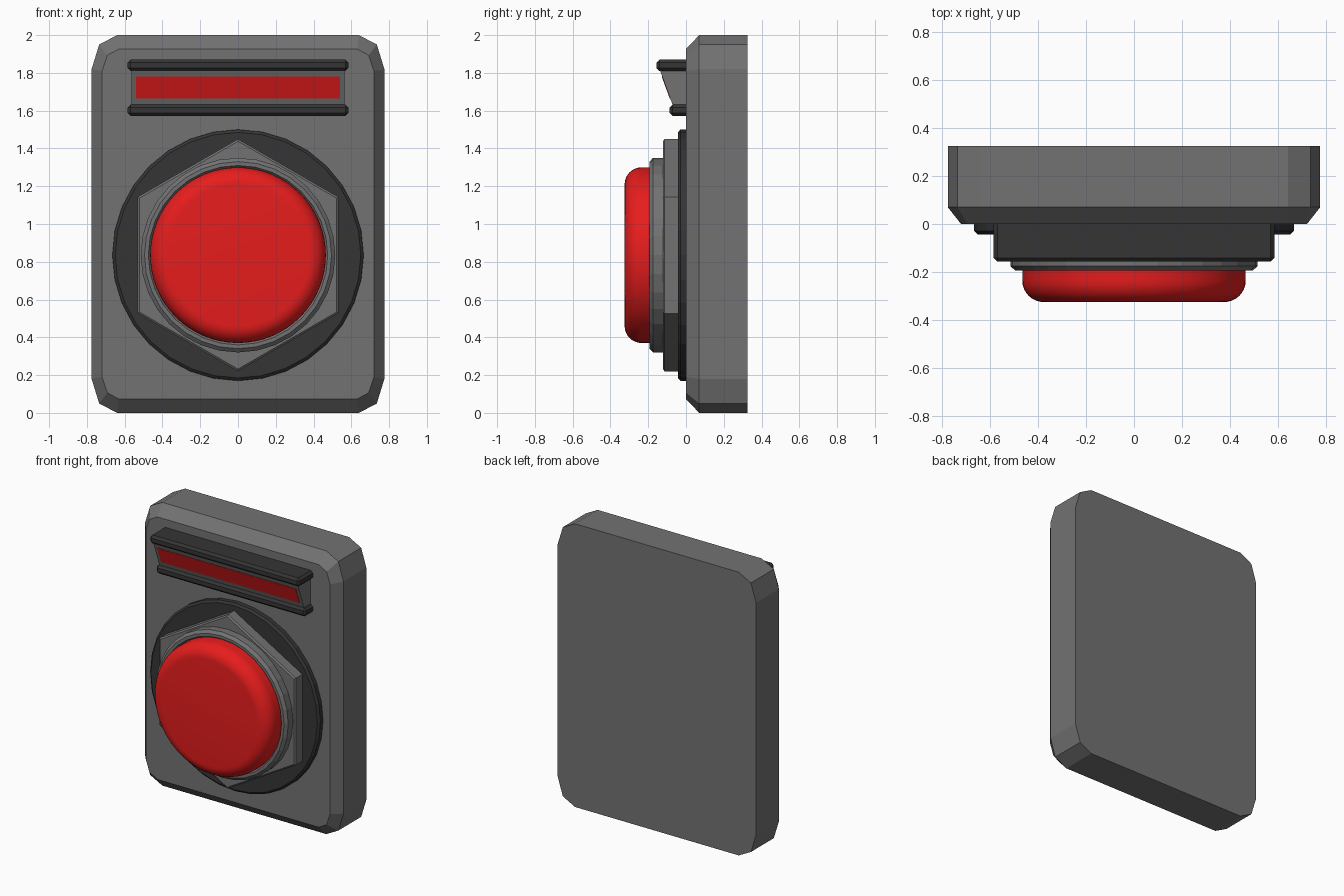
import bpy, bmesh, math

if "Cube" in bpy.data.objects:
    bpy.data.objects.remove(bpy.data.objects["Cube"])


def material(name, rgb):
    m = bpy.data.materials.new(name)
    m.diffuse_color = (*rgb, 1)
    m.use_nodes = True
    m.node_tree.nodes["Principled BSDF"].inputs["Base Color"].default_value = m.diffuse_color
    return m


GREY = material("grey_metal", (0.17, 0.17, 0.17))
DARK = material("dark_plastic", (0.035, 0.035, 0.035))
RED = material("red_plastic", (0.8, 0.012, 0.012))


def loft(name, rings, mat):
    """Skin a stack of equal-length rings and cap both ends."""
    bm = bmesh.new()
    loops = [[bm.verts.new(p) for p in ring] for ring in rings]
    n = len(loops[0])
    for a, b in zip(loops, loops[1:]):
        for i in range(n):
            j = (i + 1) % n
            bm.faces.new((a[i], a[j], b[j], b[i]))
    bm.faces.new(loops[0])
    bm.faces.new(loops[-1])
    bmesh.ops.recalc_face_normals(bm, faces=bm.faces)
    me = bpy.data.meshes.new(name)
    bm.to_mesh(me)
    bm.free()
    me.materials.append(mat)
    ob = bpy.data.objects.new(name, me)
    bpy.context.collection.objects.link(ob)
    return ob


def lathe(name, profile, sides, mat, cz=0.835):
    """Turn (radius, y) points around the button axis, first corner at the top."""
    angles = [math.tau * i / sides for i in range(sides)]
    return loft(name, [[(r * math.sin(a), y, cz + r * math.cos(a)) for a in angles]
                       for r, y in profile], mat)


def plate_ring(corner, y):
    """Mirror one cut corner (x, z from the plate centre) into a full outline."""
    pts = []
    for sx, sz in ((1, 1), (1, -1), (-1, -1), (-1, 1)):
        part = [(sx * x, y, 1 + sz * z) for x, z in corner]
        pts += part if sx * sz > 0 else part[::-1]
    return pts


def extrude_x(name, profile, half, mat, chamfer=0):
    """Extrude a (y, z) profile along x, optionally chamfering all edges."""
    ob = loft(name, [[(x, y, z) for y, z in profile] for x in (-half, half)], mat)
    if chamfer:
        mod = ob.modifiers.new("chamfer", 'BEVEL')
        mod.width, mod.segments = chamfer, 1
    return ob


# Back plate with cut corners and chamfered front
outer = [(0.64, 1.0), (0.735, 0.95), (0.775, 0.82)]
inner = [(0.63, 0.927), (0.692, 0.893), (0.72, 0.81)]
loft("back_plate", [plate_ring(inner, 0), plate_ring(outer, 0.07),
                    plate_ring(outer, 0.325)], GREY)

# Washer, hexagonal nut and collar
lathe("washer", [(0.665, 0.01), (0.665, -0.03), (0.65, -0.043)], 32, DARK)
lathe("hex_nut", [(0.615, -0.03), (0.615, -0.113), (0.603, -0.122)], 6, GREY)
lathe("collar", [(0.515, -0.11), (0.515, -0.175), (0.495, -0.193),
                 (0.475, -0.193), (0.465, -0.18)], 32, GREY)

# Push button with rounded rim
R, DEPTH, ROUND = 0.465, -0.325, 0.09
rim = [(R - ROUND + ROUND * math.cos(t), DEPTH + ROUND - ROUND * math.sin(t))
       for t in (math.pi / 2 * i / 8 for i in range(9))]
button = lathe("push_button", [(R, -0.17)] + rim, 64, RED)
bpy.context.view_layer.objects.active = button
button.select_set(True)
bpy.ops.object.shade_smooth_by_angle(angle=math.radians(35))

# Indicator lamp: sloped housing, lens and guard bars
extrude_x("lamp_housing", [(0.01, 1.62), (-0.067, 1.62), (-0.14, 1.82), (0.01, 1.82)],
          0.565, GREY)


def slope(z):
    return -0.067 - 0.365 * (z - 1.62)


extrude_x("lamp_lens", [(slope(z) + d, z) for z, d in
                        ((1.665, -0.003), (1.78, -0.003), (1.78, 0.01), (1.665, 0.01))],
          0.54, RED)
for name, z0, front in (("upper_guard_bar", 1.81, -0.157), ("lower_guard_bar", 1.572, -0.087)):
    extrude_x(name, [(0.03, z0), (front, z0), (front, z0 + 0.06), (0.03, z0 + 0.06)],
              0.585, DARK, 0.016)
